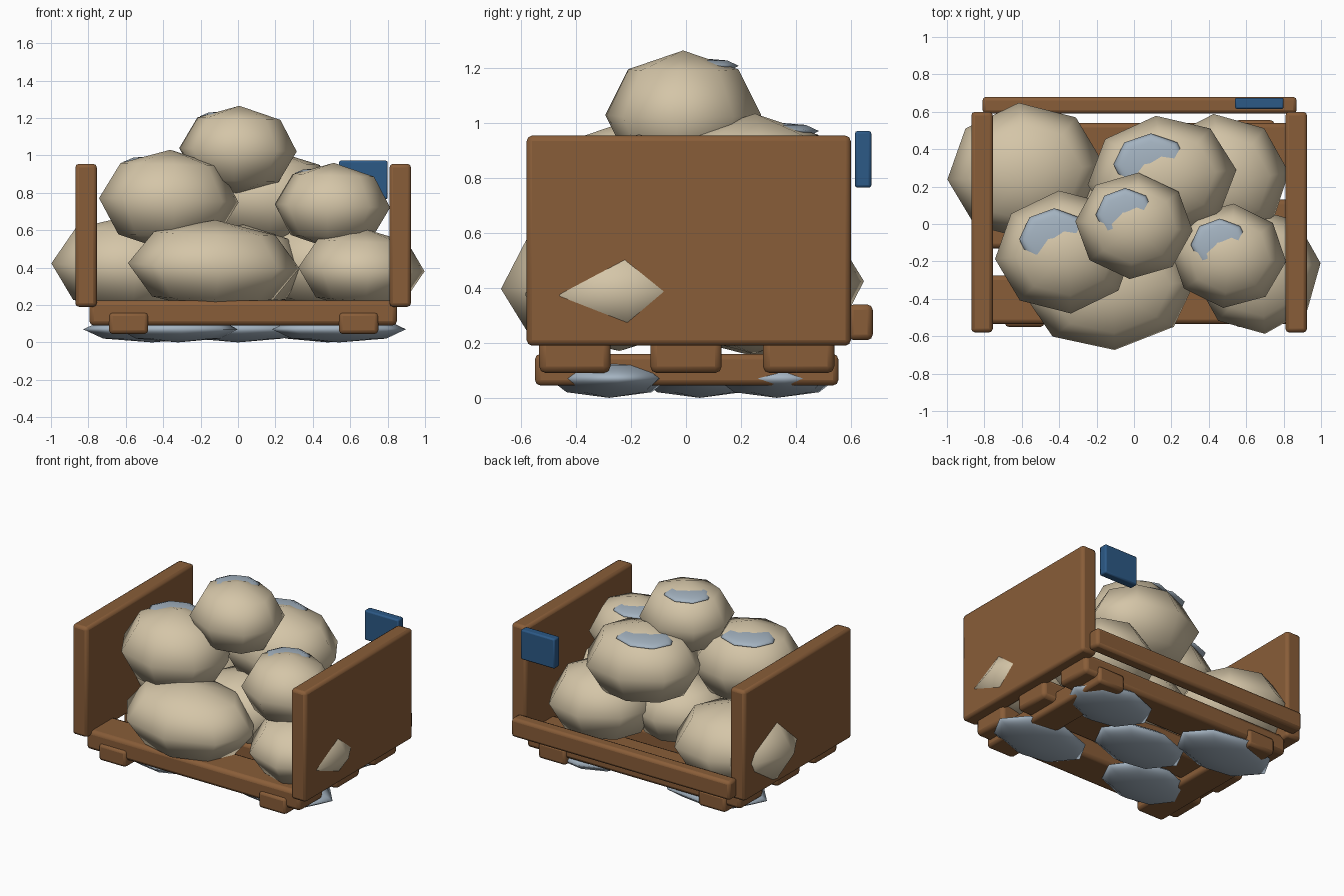
import bpy

cube = bpy.data.objects.get("Cube")
if cube:
    bpy.data.objects.remove(cube, do_unlink=True)


def material(name, rgb):
    m = bpy.data.materials.new(name)
    m.use_nodes = True
    color = (*rgb, 1)
    m.diffuse_color = color
    bsdf = next(n for n in m.node_tree.nodes if n.type == 'BSDF_PRINCIPLED')
    bsdf.inputs["Base Color"].default_value = color
    bsdf.inputs["Roughness"].default_value = 0.8
    return m


wood = material("brown wood", (0.25, 0.11, 0.04))
burlap = material("tan burlap", (0.66, 0.56, 0.39))
cloth = material("pale grey", (0.37, 0.45, 0.53))
blue = material("blue label", (0.025, 0.10, 0.24))


def box(name, xs, ys, zs, mat, bevel=0.02):
    """Rounded box given by its extents on each axis."""
    spans = (xs, ys, zs)
    bpy.ops.mesh.primitive_cube_add(size=1, location=[sum(s) / 2 for s in spans])
    ob = bpy.context.object
    ob.name = name
    ob.scale = [s[1] - s[0] for s in spans]
    bpy.ops.object.transform_apply(location=False, rotation=False, scale=True)
    mod = ob.modifiers.new("Rounded edges", 'BEVEL')
    mod.width = bevel
    mod.segments = 2
    ob.data.materials.append(mat)
    bpy.ops.object.shade_smooth_by_angle()
    return ob


def blob(name, center, radii, mat, turn=(0, 0, 0)):
    """Coarse eight-sided ellipsoid with soft shading."""
    bpy.ops.mesh.primitive_uv_sphere_add(segments=8, ring_count=4, radius=1,
                                         location=center, rotation=turn)
    ob = bpy.context.object
    ob.name = name
    ob.scale = radii
    ob.data.materials.append(mat)
    bpy.ops.object.shade_smooth()
    return ob


# Crate ends
box("right_end_panel", (-0.87, -0.755), (-0.58, 0.6), (0.19, 0.955), wood)
box("left_end_panel", (0.81, 0.925), (-0.58, 0.6), (0.19, 0.955), wood)

# Deck boards across the width
for label, y in (("front", -0.405), ("middle", 0.0), ("back", 0.41)):
    box(label + "_deck_board", (-0.795, 0.85), (y - 0.13, y + 0.13), (0.09, 0.225), wood, 0.025)

# Runners under the deck
for label, x in (("right", -0.585), ("left", 0.645)):
    box(label + "_runner", (x - 0.105, x + 0.105), (-0.55, 0.555), (0.045, 0.16), wood)

# Back rail and label plate
box("back_rail", (-0.81, 0.87), (0.59, 0.68), (0.21, 0.34), wood)
box("label_plate", (0.54, 0.80), (0.615, 0.675), (0.765, 0.972), blue, 0.01)

# Bottom layer of sacks
for label, center, radii, spin in (
        ("front", (-0.13, -0.34, 0.41), (0.46, 0.335, 0.245), 0.08),
        ("back_right", (-0.58, 0.28, 0.41), (0.42, 0.37, 0.27), 0.1),
        ("front_left", (0.66, -0.25, 0.39), (0.34, 0.34, 0.22), 0.12),
        ("back_left", (0.46, 0.24, 0.42), (0.37, 0.35, 0.26), 0.1),
        ("core", (0.02, 0.03, 0.4), (0.34, 0.3, 0.23), 0)):
    blob(label + "_lower_sack", center, radii, burlap, (0.04, 0.03, spin))

# Upper sacks, each with a flat grey tie patch breaking the surface
for label, center, radii, spin in (
        ("right", (-0.37, -0.15, 0.76), (0.375, 0.33, 0.27), 0.1),
        ("back", (0.15, 0.25, 0.77), (0.4, 0.33, 0.265), 0.1),
        ("left", (0.505, -0.17, 0.73), (0.31, 0.28, 0.23), -0.1),
        ("top", (0, -0.01, 1.03), (0.315, 0.285, 0.235), -0.08)):
    blob(label + "_upper_sack", center, radii, burlap, (0, 0.03, spin))
    (x, y, z), (rx, ry, rz) = center, radii
    blob(label + "_tie_patch", (x - 0.15 * rx, y + 0.21 * ry, z + 0.76 * rz),
         (0.5 * rx, 0.5 * ry, 0.12 * rz), cloth)

# Flat grey pads beneath the deck
for label, x, y, r in (("front_right", -0.32, -0.28, 0.32), ("front_left", 0.54, -0.28, 0.36),
                       ("middle", 0.0, 0.05, 0.34), ("back_right", -0.46, 0.33, 0.37),
                       ("back_left", 0.48, 0.33, 0.32)):
    blob(label + "_pad", (x, y, 0.07), (r, 0.22, 0.07), cloth, (0, 0, 0.1))
